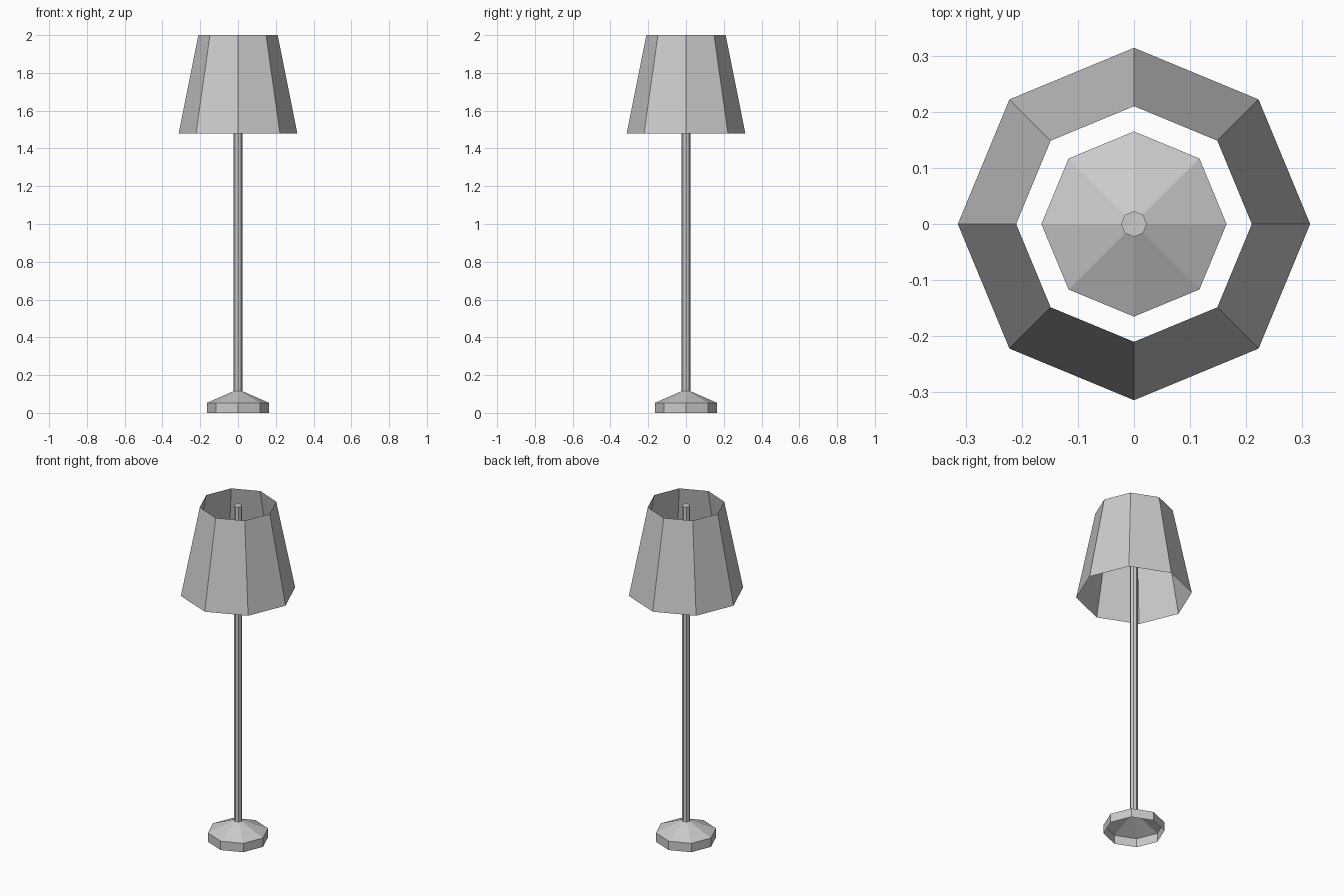
import bpy, bmesh
from math import cos, sin, tau

if "Cube" in bpy.data.objects:
    bpy.data.objects.remove(bpy.data.objects["Cube"])

SIDES = 8


def lathe(name, profile, cap_top=False):
    """Spin a (radius, z) profile into a flat-faceted eight-sided part."""
    bm = bmesh.new()
    rings = [[bm.verts.new((r * cos(tau * i / SIDES), r * sin(tau * i / SIDES), z))
              for i in range(SIDES)] for r, z in profile]
    for low, high in zip(rings, rings[1:]):
        for i in range(SIDES):
            j = (i + 1) % SIDES
            bm.faces.new((low[i], low[j], high[j], high[i]))
    if cap_top:
        bm.faces.new(rings[-1])
    mesh = bpy.data.meshes.new(name)
    bm.to_mesh(mesh)
    bm.free()
    obj = bpy.data.objects.new(name, mesh)
    bpy.context.collection.objects.link(obj)
    return obj


# Hollow foot: short upright rim, then a shallow cone up to the pole
lathe("base", [(0.165, 0.0), (0.165, 0.053), (0.023, 0.115)])

# Slim pole reaching the top of the shade
lathe("pole", [(0.023, 0.115), (0.023, 1.995)], cap_top=True)

# Tapered thin shade, open at both ends
lathe("lamp_shade", [(0.314, 1.48), (0.21, 2.0)])
